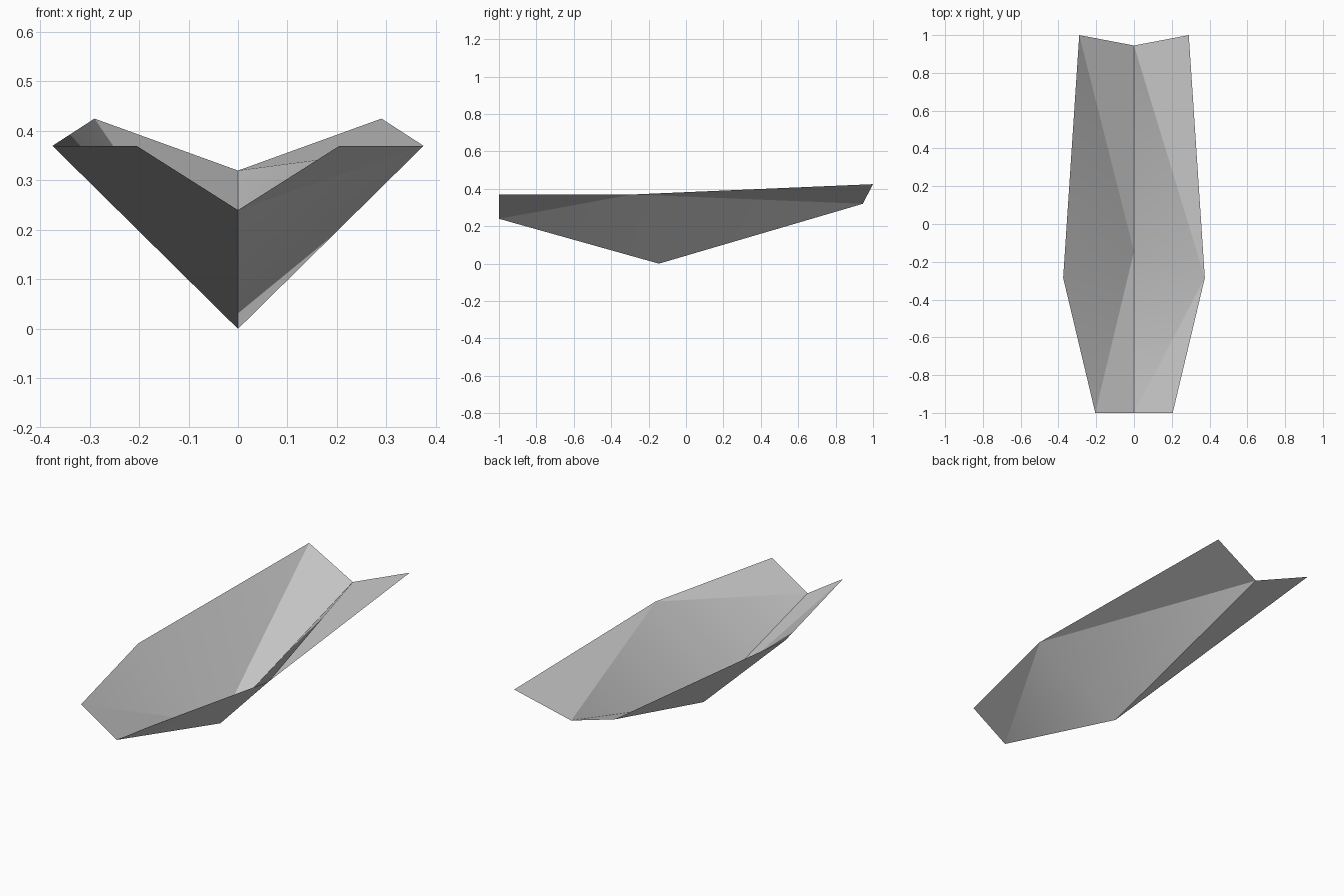
import bpy
import bmesh

# Clear the default cube
cube = bpy.data.objects.get("Cube")
if cube:
    bpy.data.objects.remove(cube, do_unlink=True)

# Single grey material
grey = bpy.data.materials.new("plain grey")
grey.use_nodes = True
colour = (0.6, 0.6, 0.6, 1.0)
grey.diffuse_color = colour
grey.node_tree.nodes["Principled BSDF"].inputs["Base Color"].default_value = colour

# Stations from front to back: keel point (y, z) and rim point (x, y, z)
KEEL = [(-1.0, 0.24), (-0.145, 0.0), (0.945, 0.32)]
RIM = [(0.205, -1.0, 0.37), (0.375, -0.285, 0.37), (0.29, 1.0, 0.425)]

bm = bmesh.new()
keel = [bm.verts.new((0, y, z)) for y, z in KEEL]

for side in (1, -1):
    rim = [bm.verts.new((side * x, y, z)) for x, y, z in RIM]
    # The folds meet at the middle of the rim on one side, of the keel on the other
    hub, opposite = (rim, keel) if side == 1 else (keel, rim)
    for end in (0, 2):
        corner = bm.faces.new((hub[1], hub[end], opposite[end]))
        centre = bm.faces.new((hub[1], opposite[end], opposite[1]))
        for face in (corner, centre):
            face.normal_update()
            if face.normal.z < 0:
                face.normal_flip()
            face.smooth = True
        # Crisp fold between corner and centre panels
        bm.edges.get((hub[1], opposite[end])).smooth = False

# Crisp keel line
for a, b in zip(keel, keel[1:]):
    bm.edges.get((a, b)).smooth = False

mesh = bpy.data.meshes.new("folded_shell")
bm.to_mesh(mesh)
bm.free()
mesh.materials.append(grey)
shell = bpy.data.objects.new("folded_shell", mesh)
bpy.context.collection.objects.link(shell)
